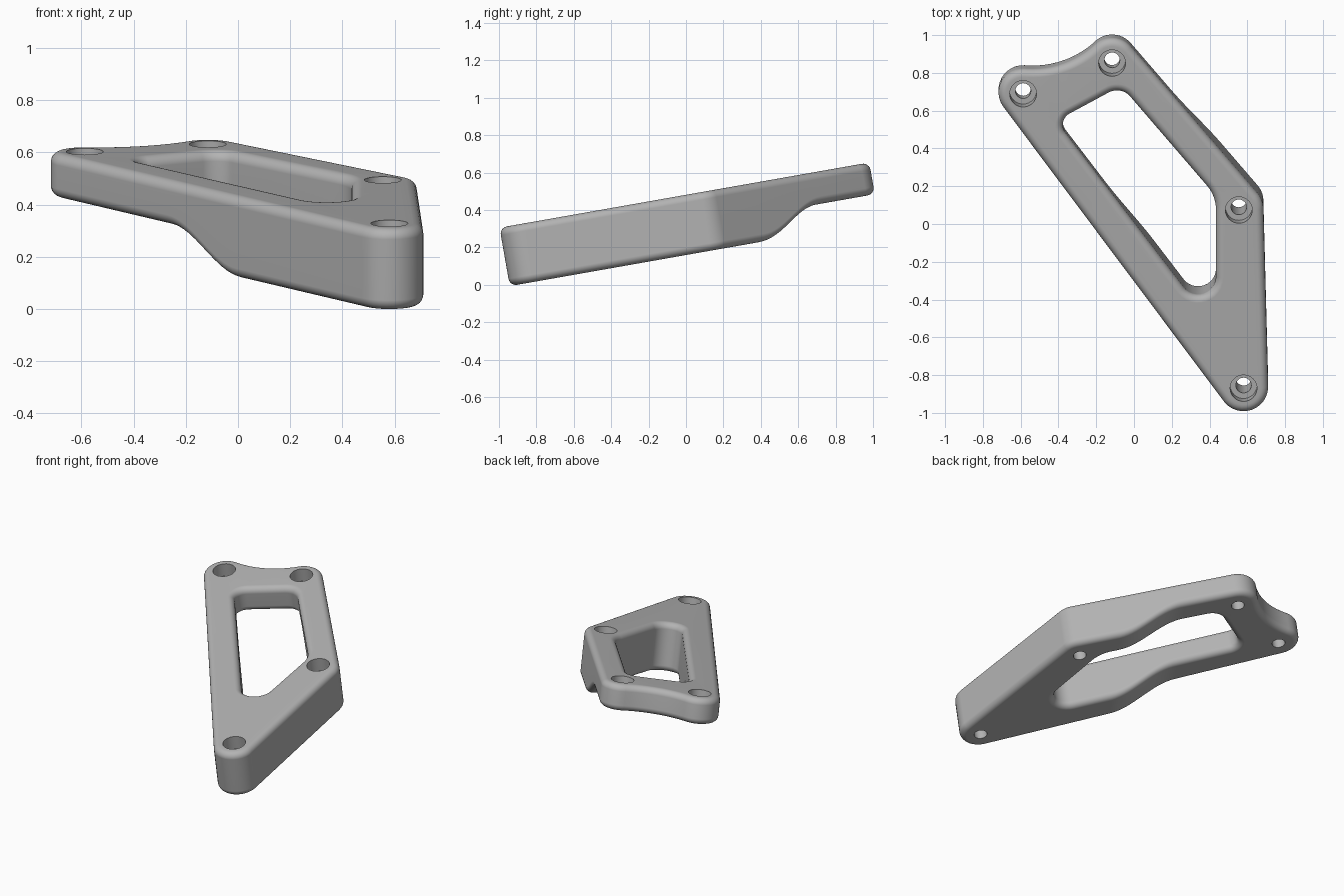
import bpy, bmesh
from math import acos, atan2, cos, sin, pi, radians
from mathutils import Matrix, Vector

cube = bpy.data.objects.get("Cube")
if cube:
    bpy.data.objects.remove(cube)

DEPTH, RISE = 0.317, 0.145         # full thickness, and how much is lost at the thin end
FILLET = 0.04
TILT = radians(10)

# Outlines as belts around circles (x, y, radius); a negative radius bends inwards
bolts = [(0.58, -0.883), (0.555, 0.075), (-0.116, 0.865), (-0.587, 0.70)]
outer = [(x, y, 0.13) for x, y in bolts]
outer.insert(3, (-0.536, 1.311, -0.483))
window = [(0.339, -0.289, 0.095), (0.234, 0.07, 0.2), (-0.09, 0.622, 0.09), (-0.307, 0.526, 0.07)]


def tangent_angle(a, b):
    dx, dy = b[0] - a[0], b[1] - a[1]
    ratio = (a[2] - b[2]) / (dx * dx + dy * dy) ** 0.5
    return atan2(dy, dx) - acos(max(-1, min(1, ratio)))


def belt(circles, inset):
    """Points round the circles, moved inwards by the inset."""
    points = []
    for i, c in enumerate(circles):
        start = tangent_angle(circles[i - 1], c)
        end = tangent_angle(c, circles[(i + 1) % len(circles)])
        sweep = (end - start + pi) % (2 * pi) - pi
        for k in range(13):
            a = start + sweep * k / 12
            points.append((c[0] + (c[2] - inset) * cos(a), c[1] + (c[2] - inset) * sin(a)))
    return points


def circle(x, y, r, sides=32):
    return [(x + r * cos(2 * pi * k / sides), y + r * sin(2 * pi * k / sides)) for k in range(sides)]


bm = bmesh.new()


def ring_edges(ring):
    return [bm.edges.get((ring[i - 1], ring[i])) for i in range(len(ring))]


def skin(levels):
    """Join a stack of (points, height) rings; return the first and last edge loops."""
    rings = [[bm.verts.new((x, y, z)) for x, y in pts] for pts, z in levels]
    for a, b in zip(rings, rings[1:]):
        for i in range(len(a)):
            bm.faces.new((a[i - 1], a[i], b[i], b[i - 1]))
    return ring_edges(rings[0]), ring_edges(rings[-1])


def filleted_wall(circles, side):
    steps = [k * pi / 12 for k in range(7)]
    top = [(FILLET * (1 - sin(a)), -FILLET * (1 - cos(a))) for a in steps]
    bottom = [(d, -DEPTH - z) for d, z in reversed(top)]
    return skin([(belt(circles, side * d), z) for d, z in top + bottom])


# Walls of the plate, the window and the counterbored bolt holes
loops = [filleted_wall(outer, 1), filleted_wall(window, -1)]
for x, y in bolts:
    bore, hole = circle(x, y, 0.071), circle(x, y, 0.041)
    loops.append(skin([(bore, 0), (bore, -0.09), (hole, -0.09), (hole, -DEPTH)]))

# Top and bottom faces
for end in (0, 1):
    edges = [e for loop in loops for e in loop[end]]
    bmesh.ops.triangle_fill(bm, use_beauty=True, use_dissolve=False, edges=edges)

# Smooth step across the underside: slice along it, then lift the lower vertices
across = Vector((0.82, -0.57, 0)).normalized()
S0, S1, SLICES = -0.25, 0.172, 16
for k in range(SLICES + 1):
    s = S0 + (S1 - S0) * k / SLICES
    bmesh.ops.bisect_plane(bm, geom=bm.verts[:] + bm.edges[:] + bm.faces[:],
                           plane_co=across * s, plane_no=across, dist=1e-5)
for v in bm.verts:
    if v.co.z < -0.15:
        t = max(0, min(1, (v.co.dot(across) - S0) / (S1 - S0)))
        v.co.z += RISE * (1 + cos(pi * t)) / 2

# Tilt the plate and stand it on the floor
bmesh.ops.recalc_face_normals(bm, faces=bm.faces[:])
bm.transform(Matrix.Rotation(TILT, 4, "X"))
lowest = min(v.co.z for v in bm.verts)
bm.transform(Matrix.Translation((0, 0, -lowest)))

mesh = bpy.data.meshes.new("bracket_plate")
bm.to_mesh(mesh)
bm.free()
plate = bpy.data.objects.new("bracket_plate", mesh)
bpy.context.collection.objects.link(plate)

grey = bpy.data.materials.new("plain grey")
grey.use_nodes = True
colour = (0.45, 0.45, 0.45, 1)
grey.diffuse_color = colour
grey.node_tree.nodes["Principled BSDF"].inputs["Base Color"].default_value = colour
mesh.materials.append(grey)

# Smooth fillets with crisp hole rims and flat main faces
bpy.ops.object.select_all(action="DESELECT")
plate.select_set(True)
bpy.context.view_layer.objects.active = plate
bpy.ops.object.shade_smooth_by_angle(angle=radians(35))
weighted = plate.modifiers.new("flat_face_normals", "WEIGHTED_NORMAL")
weighted.keep_sharp = True
